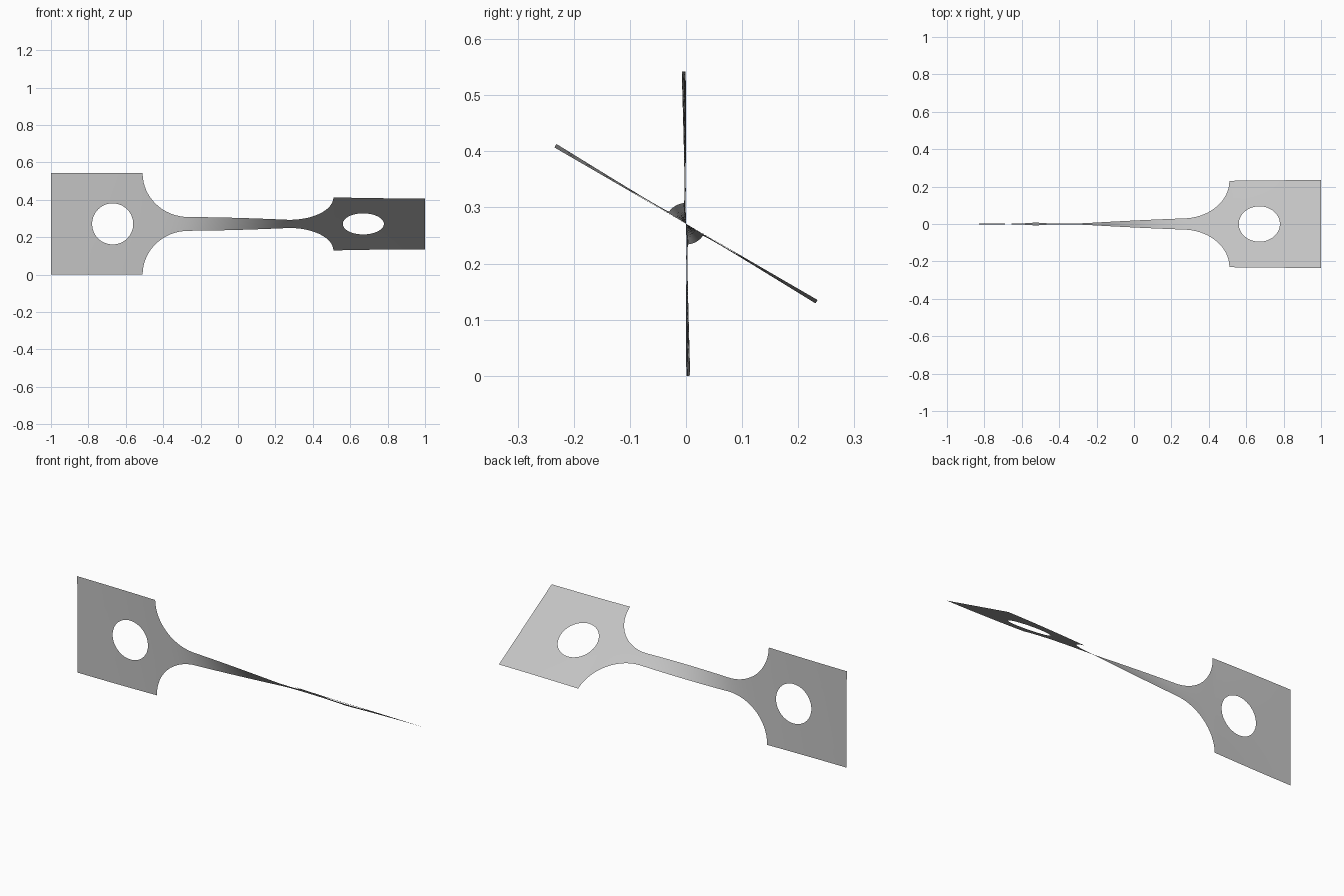
import bpy, bmesh
from math import sin, cos, sqrt, pi, radians, hypot

cube = bpy.data.objects.get("Cube")
if cube:
    bpy.data.objects.remove(cube, do_unlink=True)

HALF = 0.271           # half height of each grip
NECK = 0.037           # half width of the slim middle
GRIP_X = 0.51          # inner edge of a grip
FILLET_X = 0.265       # where the fillet meets the neck
HOLE_X, HOLE_R = 0.67, 0.11
N = 16                 # segments across the strip

steel = bpy.data.materials.new("plain grey")
steel.use_nodes = True
grey = (0.55, 0.55, 0.55, 1)
steel.diffuse_color = grey
steel.node_tree.nodes["Principled BSDF"].inputs["Base Color"].default_value = grey


def lerp(a, b, t):
    return a + (b - a) * t


def add_patch(bm, rows):
    """Skin a list of equally long point rows with quads."""
    grid = [[bm.verts.new((x, 0, w)) for x, w in row] for row in rows]
    for a, b in zip(grid, grid[1:]):
        for i in range(len(a) - 1):
            bm.faces.new((a[i], a[i + 1], b[i + 1], b[i]))


def column(x, half):
    return [(x, lerp(-half, half, i / N)) for i in range(N + 1)]


def twist(x):
    """Angle in degrees: slow in the grips, fast along the neck."""
    d = abs(x)
    if d < FILLET_X:
        a = 23.3 * d / FILLET_X
    elif d < GRIP_X:
        t = (d - FILLET_X) / (GRIP_X - FILLET_X)
        a = 23.3 + 5.1 * (1 - (1 - t) ** 3)
    else:
        t = (d - GRIP_X) / (1 - GRIP_X)
        a = 28.4 + 1.5 * (1 - (1 - t) ** 2)
    return 30 + (a if x > 0 else -a)


bm = bmesh.new()

# Neck
add_patch(bm, [column(lerp(-FILLET_X, FILLET_X, i / 24), NECK) for i in range(25)])

# Fillets and pierced grips, one pair on each end
for side in (-1, 1):
    run, rise = GRIP_X - FILLET_X, HALF - NECK
    arc = [pi / 2 * i / 16 for i in range(17)]
    add_patch(bm, [column(side * (FILLET_X + run * sin(a)), NECK + rise * (1 - cos(a)))
                   for a in arc])

    corners = [(GRIP_X, -HALF), (1, -HALF), (1, HALF), (GRIP_X, HALF)]
    rim = []
    for k in range(4):
        p, q = corners[k], corners[(k + 1) % 4]
        rim += [(lerp(p[0], q[0], i / N), lerp(p[1], q[1], i / N)) for i in range(N)]
    rim.append(rim[0])
    rings = []
    for t in (0, 0.25, 0.5, 0.75, 1):
        ring = []
        for x, w in rim:
            dx = x - HOLE_X
            s = HOLE_R / hypot(dx, w)
            ring.append((side * (HOLE_X + dx * lerp(s, 1, t)), w * lerp(s, 1, t)))
        rings.append(ring)
    add_patch(bm, rings)

bmesh.ops.remove_doubles(bm, verts=bm.verts, dist=0.0005)
bmesh.ops.recalc_face_normals(bm, faces=bm.faces)

# Twist the flat sheet about its long axis
for v in bm.verts:
    a, w = radians(twist(v.co.x)), v.co.z
    v.co.y, v.co.z = -w * sin(a), HALF + w * cos(a)

mesh = bpy.data.meshes.new("twisted_strip")
bm.to_mesh(mesh)
bm.free()
mesh.materials.append(steel)
mesh.shade_smooth()
strip = bpy.data.objects.new("twisted_strip", mesh)
bpy.context.collection.objects.link(strip)
